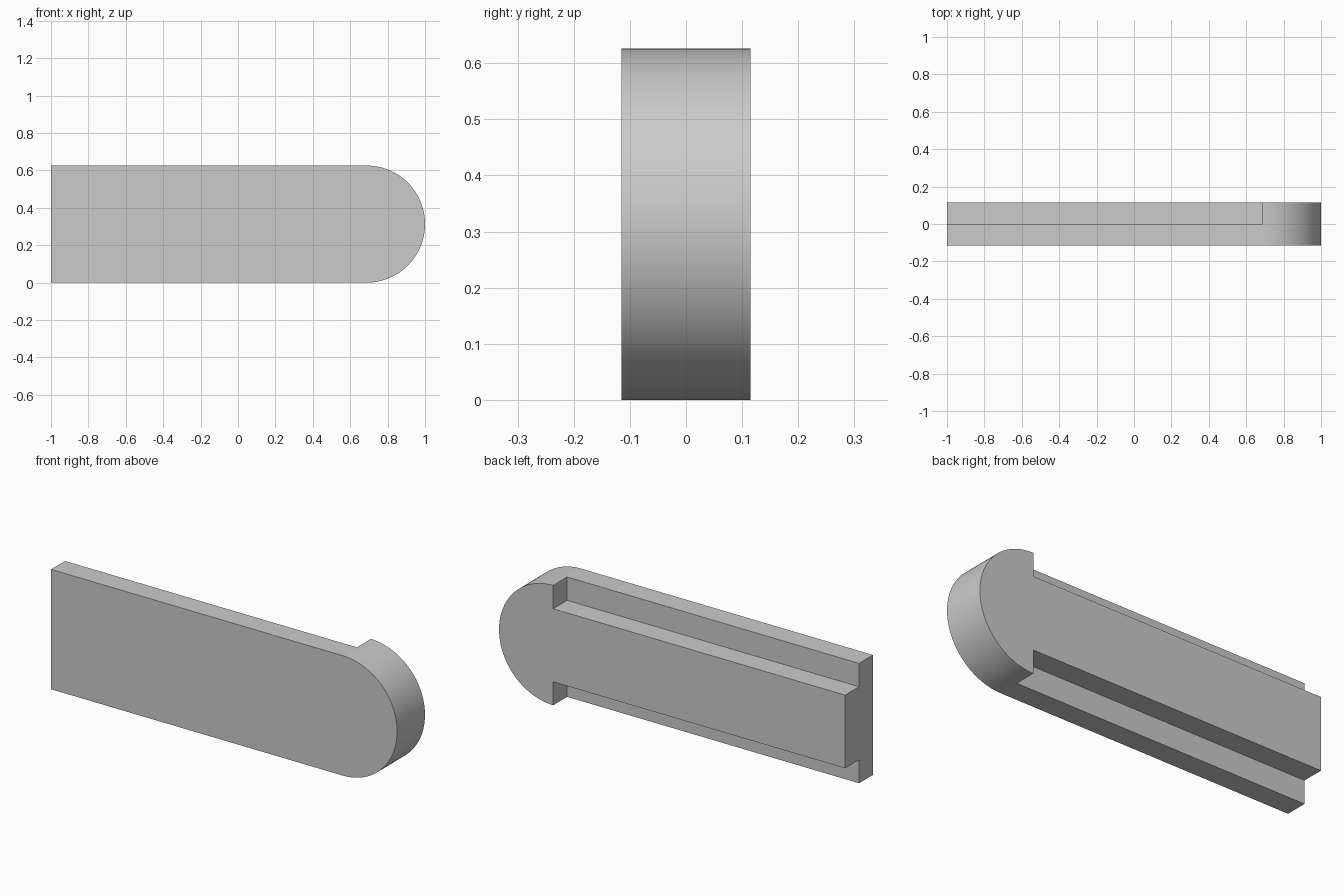
import bpy
import bmesh
from math import sin, cos, pi, radians
from mathutils import Vector

cube = bpy.data.objects.get("Cube")
if cube:
    bpy.data.objects.remove(cube, do_unlink=True)

HALF_DEPTH = 0.115
RADIUS = 0.313
CAP_X = 1 - RADIUS      # centre of the rounded end
RAIL = 0.122            # height of each side groove
ARC_STEPS = 64

grey = bpy.data.materials.new("plain grey")
grey.use_nodes = True
grey.diffuse_color = (0.6, 0.6, 0.6, 1)
grey.node_tree.nodes["Principled BSDF"].inputs["Base Color"].default_value = grey.diffuse_color


def extruded(name, outline, y0, y1):
    """Solid made from an (x, z) outline extruded along y."""
    bm = bmesh.new()
    face = bm.faces.new([bm.verts.new((x, y0, z)) for x, z in outline])
    result = bmesh.ops.extrude_face_region(bm, geom=[face])
    moved = [v for v in result["geom"] if isinstance(v, bmesh.types.BMVert)]
    bmesh.ops.translate(bm, verts=moved, vec=Vector((0, y1 - y0, 0)))
    bmesh.ops.recalc_face_normals(bm, faces=bm.faces)
    mesh = bpy.data.meshes.new(name)
    bm.to_mesh(mesh)
    bm.free()
    mesh.materials.append(grey)
    obj = bpy.data.objects.new(name, mesh)
    bpy.context.collection.objects.link(obj)
    return obj


# Bar with one square end and one round end
angles = [pi * i / ARC_STEPS - pi / 2 for i in range(ARC_STEPS + 1)]
outline = [(-1, 2 * RADIUS), (-1, 0)]
outline += [(CAP_X + RADIUS * cos(a), RADIUS + RADIUS * sin(a)) for a in angles]
bar = extruded("rounded_bar", outline, -HALF_DEPTH, HALF_DEPTH)

# Grooves along the back of the top and bottom edges, stopping at the round end
bpy.context.view_layer.objects.active = bar
bar.select_set(True)
for name, z0, z1 in (("bottom_groove", -0.1, RAIL),
                     ("top_groove", 2 * RADIUS - RAIL, 2 * RADIUS + 0.1)):
    corners = [(-1.1, z0), (CAP_X, z0), (CAP_X, z1), (-1.1, z1)]
    cutter = extruded(name, corners, 0, HALF_DEPTH + 0.1)
    cutter.hide_render = True
    cut = bar.modifiers.new(name, "BOOLEAN")
    cut.operation = "DIFFERENCE"
    cut.solver = "EXACT"
    cut.object = cutter
    bpy.ops.object.modifier_apply(modifier=cut.name)
    bpy.data.objects.remove(cutter, do_unlink=True)

bpy.ops.object.shade_smooth_by_angle(angle=radians(30))
